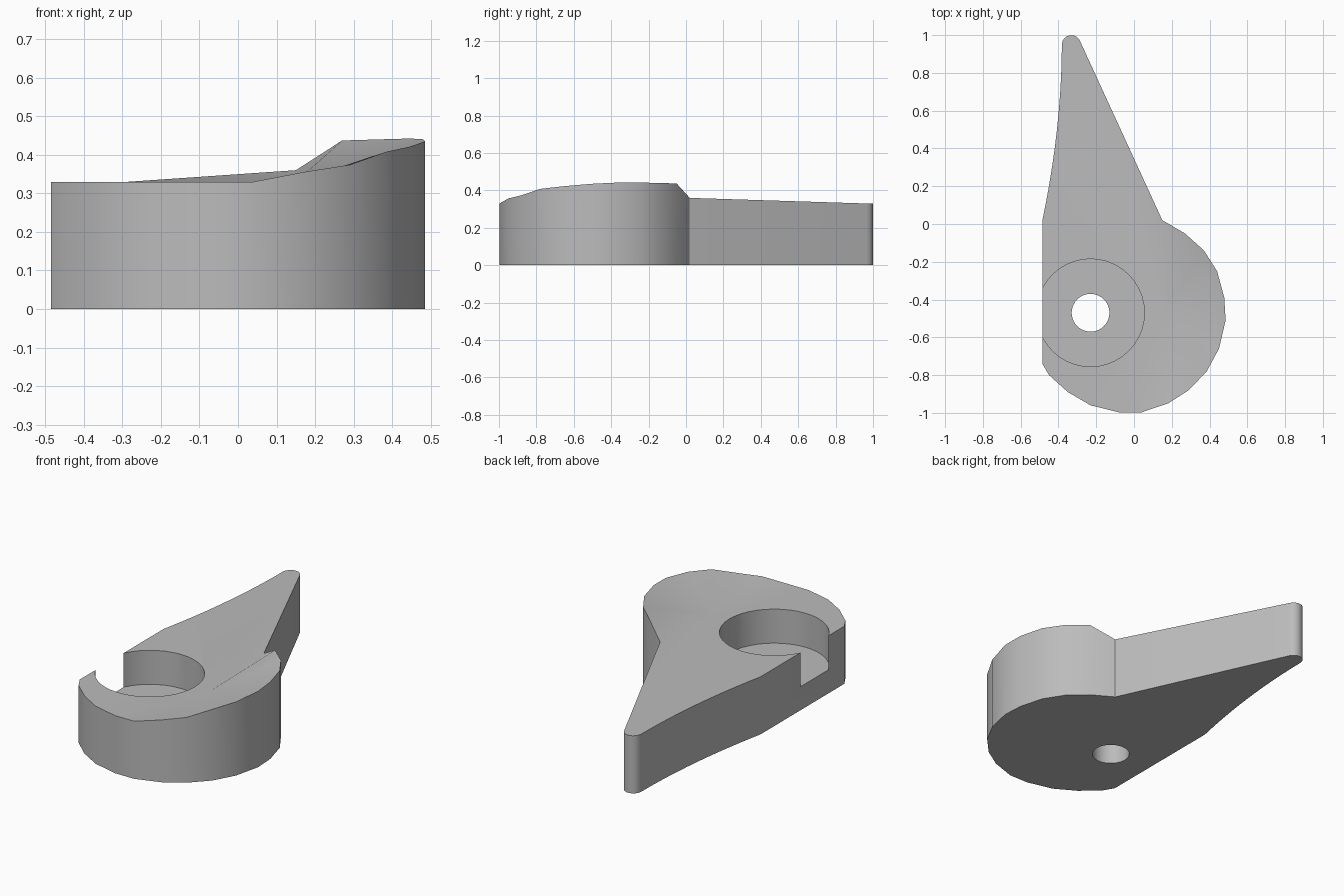
import bpy, bmesh, math

if "Cube" in bpy.data.objects:
    bpy.data.objects.remove(bpy.data.objects["Cube"], do_unlink=True)

BASE_Z = 0.33
grey = bpy.data.materials.new("plain grey")
grey.use_nodes = True
colour = (0.5, 0.5, 0.5, 1)
grey.diffuse_color = colour
grey.node_tree.nodes["Principled BSDF"].inputs["Base Color"].default_value = colour


def flat(points):
    return [(x, y, BASE_Z) for x, y in points]


# Outline, counter-clockwise: straight side and level part of the round head
outline = flat([(-0.485, 0.02), (-0.485, -0.74), (-0.45, -0.80), (-0.35, -0.89),
                (-0.23, -0.96), (-0.08, -0.997), (0.04, -0.997)])
# Rising cam rim, then the step down to the handle
outline += [(0.18, -0.95, 0.357), (0.29, -0.88, 0.374), (0.385, -0.78, 0.408),
            (0.45, -0.66, 0.422), (0.485, -0.51, 0.435), (0.478, -0.39, 0.441),
            (0.44, -0.25, 0.442), (0.37, -0.14, 0.44), (0.27, -0.05, 0.437),
            (0.15, 0.02, 0.36)]
# Rounded handle tip
for i in range(9):
    a = math.radians(20 + 160 * i / 8)
    outline.append((-0.332 + 0.05 * math.cos(a), 0.95 + 0.05 * math.sin(a), BASE_Z))
# Gently hollow handle edge
for i in range(1, 12):
    t = i / 12
    outline.append((-0.382 - 0.103 * t ** 1.9, 0.95 - 0.93 * t, BASE_Z))

# Lever body: flat underside, upright walls, top fanned from the cam centre
bm = bmesh.new()
low = [bm.verts.new((x, y, 0)) for x, y, z in outline]
high = [bm.verts.new(p) for p in outline]
centre = bm.verts.new((0.15, -0.47, BASE_Z))
bm.faces.new(low[::-1])
for i in range(len(outline)):
    j = (i + 1) % len(outline)
    bm.faces.new((low[i], low[j], high[j], high[i]))
    bm.faces.new((high[i], high[j], centre))
bmesh.ops.recalc_face_normals(bm, faces=bm.faces)
mesh = bpy.data.meshes.new("cam_lever")
bm.to_mesh(mesh)
bm.free()
mesh.materials.append(grey)
lever = bpy.data.objects.new("cam_lever", mesh)
bpy.context.collection.objects.link(lever)


def bore(name, radius, bottom):
    """Cut a round vertical hole from above down to the given height."""
    bpy.ops.mesh.primitive_cylinder_add(vertices=40, radius=radius, depth=1,
                                        location=(-0.23, -0.47, bottom + 0.5))
    cutter = bpy.context.object
    cutter.name = name
    cutter.hide_render = True
    cutter.data.materials.append(grey)
    mod = lever.modifiers.new(name, "BOOLEAN")
    mod.operation = "DIFFERENCE"
    mod.solver = "EXACT"
    mod.object = cutter
    bpy.ops.object.select_all(action="DESELECT")
    lever.select_set(True)
    bpy.context.view_layer.objects.active = lever
    bpy.ops.object.modifier_apply(modifier=name)
    bpy.data.objects.remove(cutter, do_unlink=True)


# Open-sided recess and the pivot hole
bore("recess_cutter", 0.285, 0.135)
bore("pivot_cutter", 0.1, -0.2)
bpy.ops.object.shade_smooth_by_angle(angle=math.radians(25))
